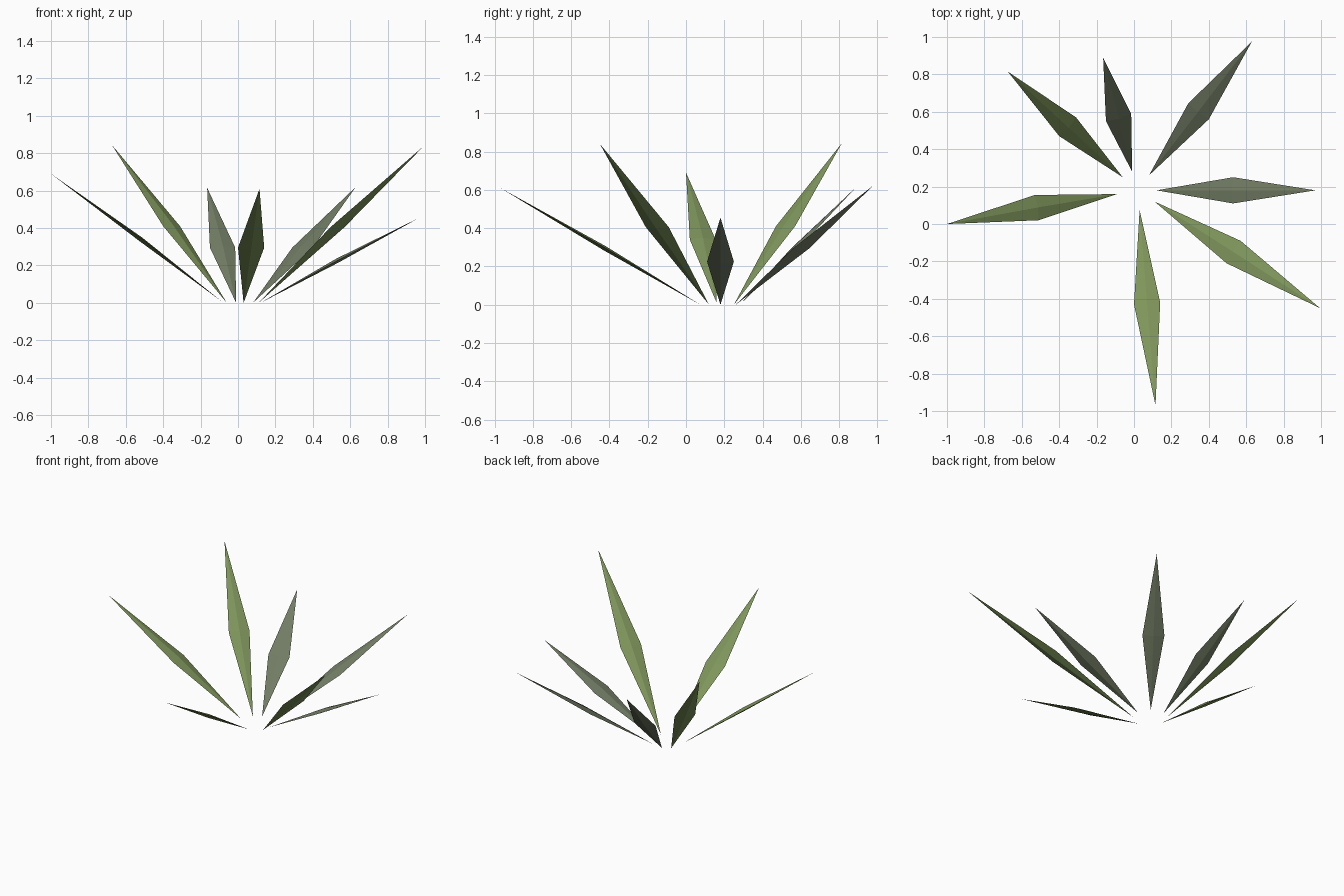
import bpy
from mathutils import Vector

if "Cube" in bpy.data.objects:
    bpy.data.objects.remove(bpy.data.objects["Cube"])


def material(name, rgb):
    m = bpy.data.materials.new(name)
    m.diffuse_color = (*rgb, 1)
    m.use_nodes = True
    m.node_tree.nodes["Principled BSDF"].inputs["Base Color"].default_value = m.diffuse_color
    return m


green = material("leaf green", (0.21, 0.30, 0.105))
grey_green = material("dusty green", (0.17, 0.205, 0.13))

THICK = 0.012  # half thickness at the widest point


def leaf(name, base, tip, side_a, side_b, mat):
    """Flattened four-sided spindle with a ridge on both faces."""
    base, tip, a, b = (Vector(p) for p in (base, tip, side_a, side_b))
    n = (tip - base).cross(b - a).normalized()
    mid = (a + b) / 2
    ring = [a, mid + n * THICK, b, mid - n * THICK]
    faces = []
    for i in range(4):
        j = (i + 1) % 4
        faces += [(0, 2 + j, 2 + i), (1, 2 + i, 2 + j)]
    # keep the winding outward
    verts = [base, tip] + ring
    centre = sum(verts, Vector()) / 6
    out = []
    for f in faces:
        p, q, r = (verts[k] for k in f)
        outward = (q - p).cross(r - p).dot(p - centre) > 0
        out.append(f if outward else f[::-1])
    me = bpy.data.meshes.new(name)
    me.from_pydata([tuple(v) for v in verts], [], out)
    me.materials.append(mat)
    bpy.context.collection.objects.link(bpy.data.objects.new(name, me))


# Large green leaves
leaf("left_leaf", (-0.09, 0.16, 0.01), (-1.0, 0.0, 0.69),
     (-0.53, 0.155, 0.34), (-0.51, 0.02, 0.34), green)
leaf("back_left_leaf", (-0.06, 0.25, 0), (-0.675, 0.815, 0.845),
     (-0.31, 0.57, 0.41), (-0.40, 0.47, 0.41), green)
leaf("front_right_leaf", (0.11, 0.12, 0), (0.995, -0.45, 0.84),
     (0.57, -0.09, 0.405), (0.495, -0.21, 0.405), green)
leaf("front_leaf", (0.03, 0.075, 0), (0.115, -0.97, 0.61),
     (0.0, -0.43, 0.295), (0.14, -0.42, 0.295), green)

# Smaller dusty leaves
leaf("back_leaf", (-0.01, 0.28, 0), (-0.165, 0.89, 0.615),
     (-0.15, 0.55, 0.295), (-0.015, 0.59, 0.295), grey_green)
leaf("back_right_leaf", (0.08, 0.26, 0), (0.63, 0.975, 0.62),
     (0.29, 0.645, 0.295), (0.40, 0.56, 0.295), grey_green)
leaf("right_leaf", (0.12, 0.18, 0), (0.97, 0.18, 0.455),
     (0.53, 0.25, 0.225), (0.53, 0.11, 0.225), grey_green)
